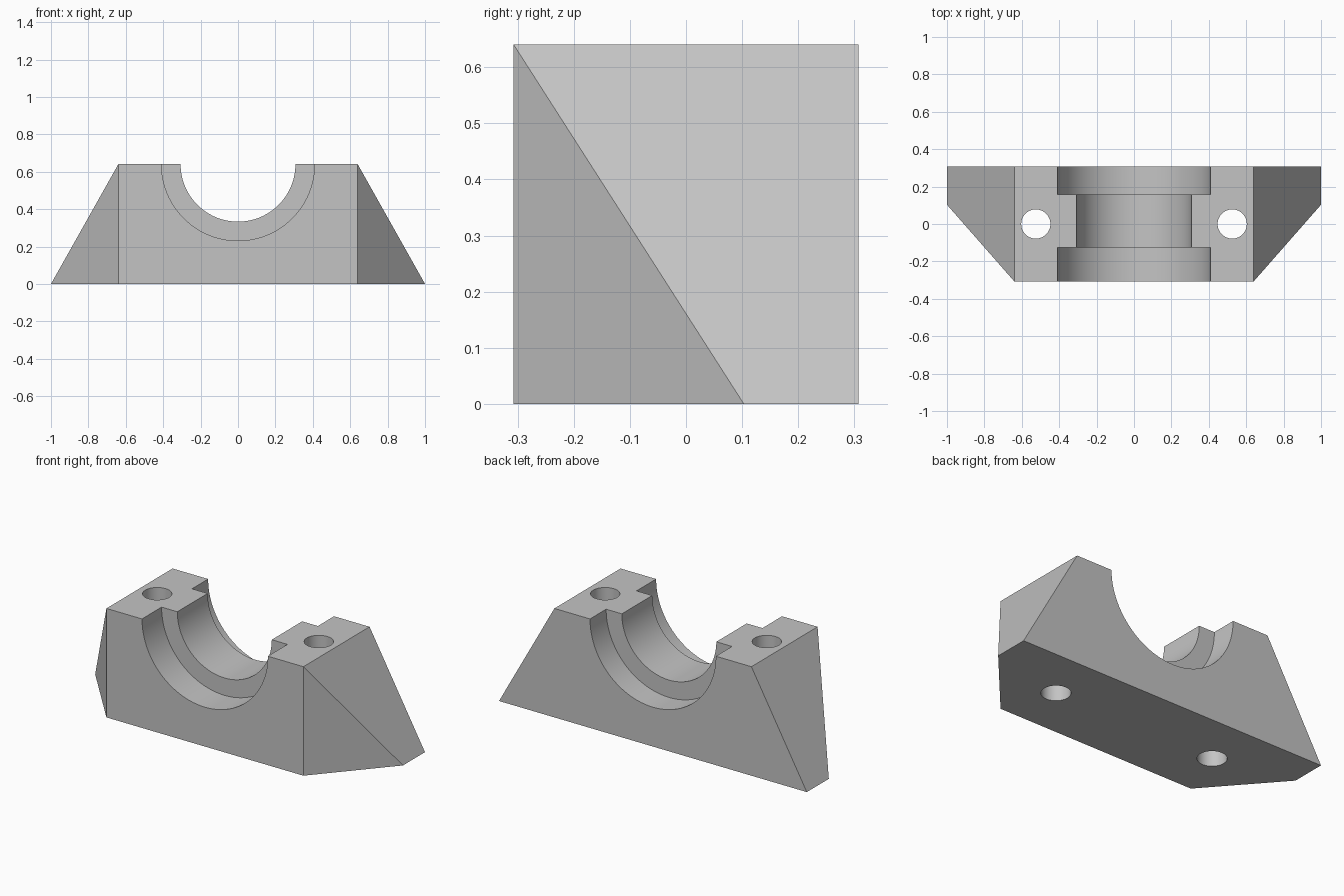
import bpy
import bmesh
import math

if "Cube" in bpy.data.objects:
    bpy.data.objects.remove(bpy.data.objects["Cube"], do_unlink=True)

HEIGHT = 0.64
HALF_DEPTH = 0.307
HALF_TOP = 0.64

# Plain grey material
grey = bpy.data.materials.new("plain grey")
grey.use_nodes = True
colour = (0.55, 0.55, 0.55, 1)
grey.diffuse_color = colour
grey.node_tree.nodes["Principled BSDF"].inputs["Base Color"].default_value = colour

# Solid block: sloped ends with angled front corners
bm = bmesh.new()
for side in (-1, 1):
    for point in (
        (HALF_TOP, -HALF_DEPTH, 0),
        (1, 0.103, 0),
        (1, HALF_DEPTH, 0),
        (HALF_TOP, -HALF_DEPTH, HEIGHT),
        (HALF_TOP, HALF_DEPTH, HEIGHT),
    ):
        bm.verts.new((side * point[0], point[1], point[2]))
bmesh.ops.convex_hull(bm, input=bm.verts)
bmesh.ops.dissolve_limit(bm, angle_limit=0.01, verts=bm.verts, edges=bm.edges)
bmesh.ops.recalc_face_normals(bm, faces=bm.faces)
mesh = bpy.data.meshes.new("bearing_block")
bm.to_mesh(mesh)
bm.free()
block = bpy.data.objects.new("bearing_block", mesh)
bpy.context.collection.objects.link(block)
mesh.materials.append(grey)


def cut(radius, depth, location, rotation=(0, 0, 0)):
    """Subtract a cylinder from the block."""
    bpy.ops.mesh.primitive_cylinder_add(
        vertices=96, radius=radius, depth=depth, location=location, rotation=rotation)
    cutter = bpy.context.object
    cutter.name = "cutter"
    cutter.hide_render = True
    cutter.data.materials.append(grey)
    modifier = block.modifiers.new("cut", "BOOLEAN")
    modifier.operation = "DIFFERENCE"
    modifier.solver = "EXACT"
    modifier.object = cutter
    bpy.context.view_layer.objects.active = block
    bpy.ops.object.modifier_apply(modifier=modifier.name)
    bpy.data.objects.remove(cutter, do_unlink=True)


def cut_along_y(radius, start, end):
    cut(radius, end - start, (0, (start + end) / 2, HEIGHT), (math.pi / 2, 0, 0))


# Half-round saddle with a wider recess at each end
cut_along_y(0.307, -0.5, 0.5)
cut_along_y(0.409, -0.5, -0.125)
cut_along_y(0.409, 0.157, 0.5)

# Vertical bolt holes
for side in (-1, 1):
    cut(0.078, 2, (side * 0.525, 0, HEIGHT / 2))

bpy.ops.object.select_all(action="DESELECT")
block.select_set(True)
bpy.context.view_layer.objects.active = block
bpy.ops.object.shade_smooth_by_angle(angle=math.radians(25))
